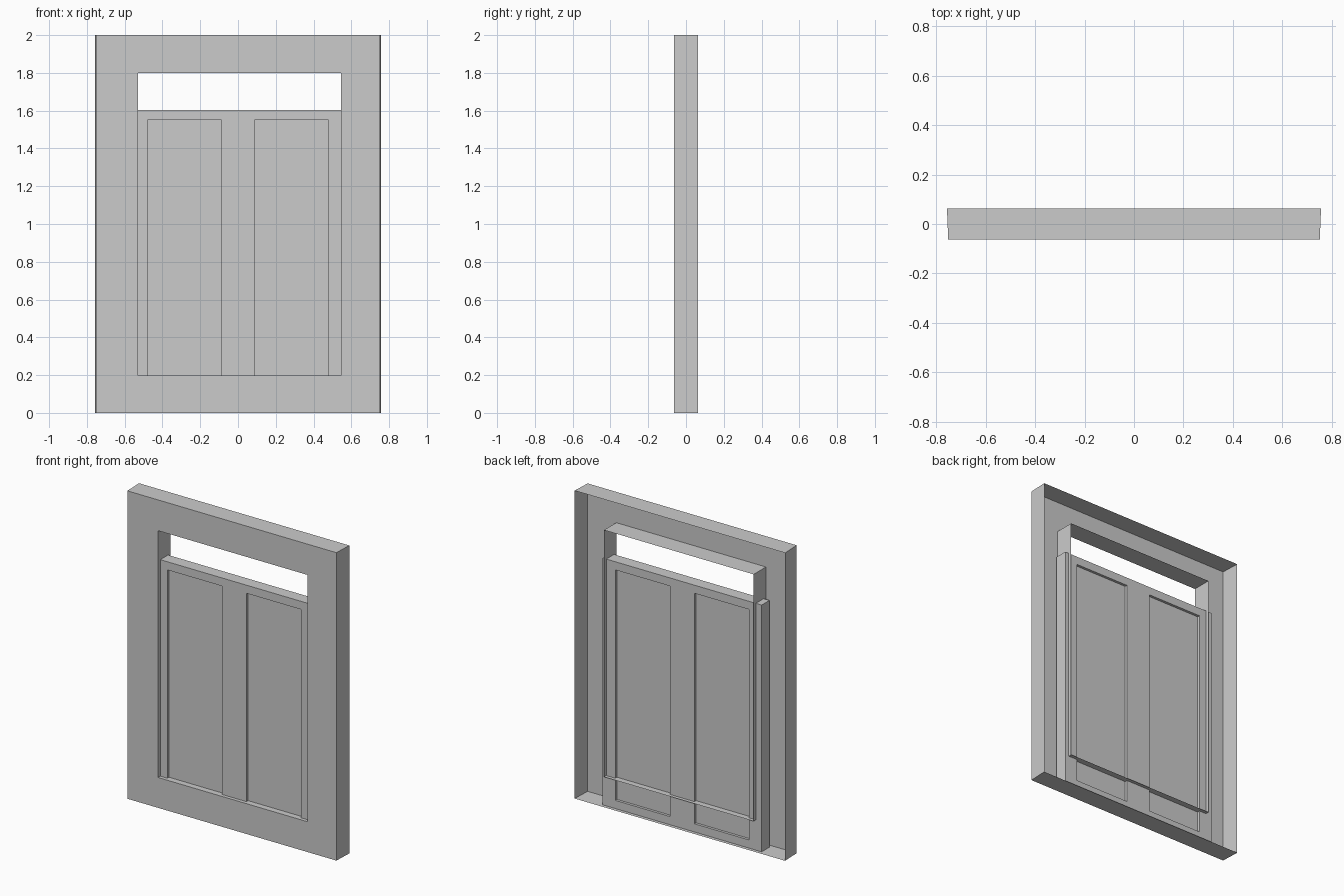
import bpy, bmesh
from mathutils import Vector

if "Cube" in bpy.data.objects:
    bpy.data.objects.remove(bpy.data.objects["Cube"])


def finish(bm, name):
    mesh = bpy.data.meshes.new(name)
    bm.to_mesh(mesh)
    bm.free()
    obj = bpy.data.objects.new(name, mesh)
    bpy.context.collection.objects.link(obj)
    return obj


def ring(bm, x0, x1, z0, z1, y):
    return [bm.verts.new((x, y, z)) for x, z in ((x0, z0), (x1, z0), (x1, z1), (x0, z1))]


# Hollow surround: outer rim, front plate and opening lining, open at the back
D = 0.063
bm = bmesh.new()
rings = [
    ring(bm, -0.756, 0.756, 0, 2, D),
    ring(bm, -0.751, 0.751, 0, 2, -D),
    ring(bm, -0.53, 0.545, 0.197, 1.8, -D),
    ring(bm, -0.53, 0.545, 0.197, 1.8, D),
]
for a, b in zip(rings, rings[1:]):
    for i in range(4):
        j = (i + 1) % 4
        bm.faces.new((a[i], a[j], b[j], b[i]))
bmesh.ops.recalc_face_normals(bm, faces=bm.faces)
# outward means the front plate faces -y
if next(f for f in bm.faces if abs(f.normal.y) > 0.9).normal.y > 0:
    bmesh.ops.reverse_faces(bm, faces=bm.faces)
finish(bm, "surround")

# Door slab, wider than the opening, with two recessed panels on both sides
HALF, TOP, T, RECESS = 0.572, 1.603, 0.04, 0.017
bm = bmesh.new()
bmesh.ops.create_cube(bm, size=1)
for v in bm.verts:
    v.co = Vector((v.co.x * 2 * HALF, v.co.y * 2 * T, (v.co.z + 0.5) * TOP))
cuts = [((x, 0, 0), (1, 0, 0)) for x in (-0.48, -0.088, 0.088, 0.48)]
cuts += [((0, 0, z), (0, 0, 1)) for z in (0.053, 1.55)]
for co, no in cuts:
    bmesh.ops.bisect_plane(bm, geom=bm.verts[:] + bm.edges[:] + bm.faces[:],
                           plane_co=co, plane_no=no)
bm.normal_update()
panels = []
for f in bm.faces:
    c = f.calc_center_median()
    if abs(f.normal.y) > 0.9 and 0.088 < abs(c.x) < 0.48 and 0.053 < c.z < 1.55:
        panels.append(f)
for f in bmesh.ops.extrude_discrete_faces(bm, faces=panels)["faces"]:
    side = 1 if f.calc_center_median().y > 0 else -1
    for v in f.verts:
        v.co.y -= side * RECESS
bmesh.ops.recalc_face_normals(bm, faces=bm.faces)
finish(bm, "door_panel")
